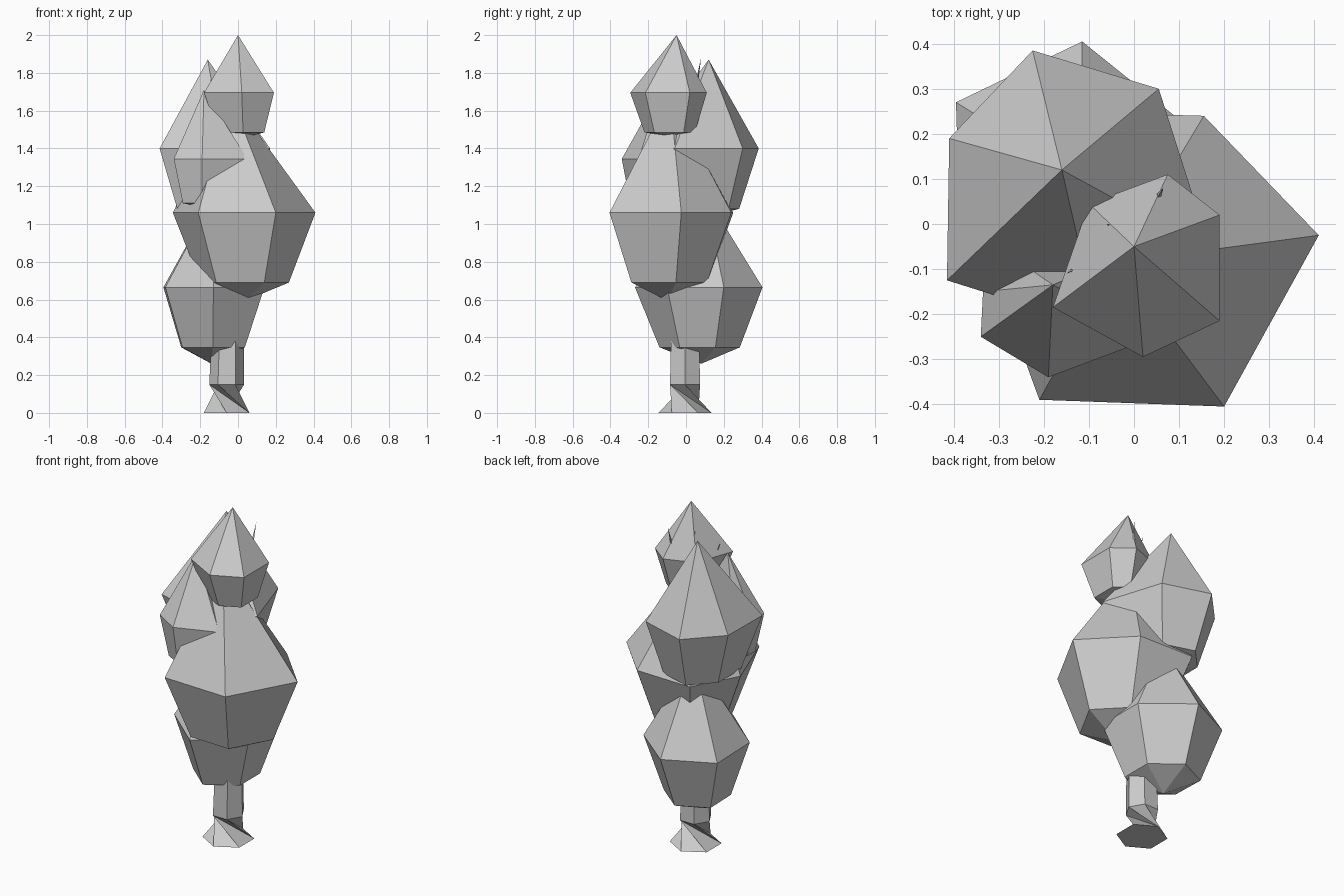
import bpy, bmesh, math
from mathutils import Vector

if "Cube" in bpy.data.objects:
    bpy.data.objects.remove(bpy.data.objects["Cube"])

grey = bpy.data.materials.new("light grey")
grey.diffuse_color = (0.6, 0.6, 0.6, 1)
grey.use_nodes = True
grey.node_tree.nodes["Principled BSDF"].inputs["Base Color"].default_value = grey.diffuse_color


def finish(name, bm):
    bmesh.ops.recalc_face_normals(bm, faces=bm.faces)
    me = bpy.data.meshes.new(name)
    bm.to_mesh(me)
    bm.free()
    me.materials.append(grey)
    ob = bpy.data.objects.new(name, me)
    bpy.context.collection.objects.link(ob)
    return ob


def clump(name, apex, ring, z, centre, scale, z2, bottom):
    """Six-sided faceted leaf clump: peak, wide ring, smaller lower ring, shallow base point."""
    bm = bmesh.new()
    cx, cy = centre
    top = bm.verts.new(apex)
    hi = [bm.verts.new((x, y, z)) for x, y in ring]
    lo = [bm.verts.new((cx + (x - cx) * scale, cy + (y - cy) * scale, z2)) for x, y in ring]
    low = bm.verts.new((cx, cy, bottom))
    n = len(ring)
    for i in range(n):
        j = (i + 1) % n
        bm.faces.new((top, hi[i], hi[j]))
        bm.faces.new((hi[i], lo[i], lo[j], hi[j]))
        bm.faces.new((lo[i], low, lo[j]))
    finish(name, bm)


# Leaf clumps
clump("top_clump", (0, -0.05, 2.0),
      [(0.19, 0.02), (0.075, 0.11), (-0.1, 0.045), (-0.18, -0.185), (0.02, -0.295), (0.19, -0.215)],
      1.695, (0.04, -0.075), 0.66, 1.485, 1.46)
clump("large_front_clump", (-0.04, -0.085, 1.68),
      [(0.41, -0.025), (0.155, 0.24), (-0.2, 0.25), (-0.345, -0.02), (-0.21, -0.39), (0.2, -0.405)],
      1.06, (0.04, -0.1), 0.62, 0.69, 0.595)
clump("low_back_clump", (-0.12, 0.1, 1.16),
      [(0.14, 0.2), (-0.115, 0.405), (-0.395, 0.27), (-0.385, -0.05), (-0.13, -0.27), (0.14, -0.1)],
      0.665, (-0.14, 0.08), 0.63, 0.347, 0.26)
clump("high_back_clump", (-0.16, 0.12, 1.87),
      [(0.17, -0.06), (0.055, 0.3), (-0.225, 0.385), (-0.41, 0.19), (-0.415, -0.125), (-0.08, -0.23)],
      1.4, (-0.14, 0.08), 0.66, 1.08, 1.03)
clump("small_left_clump", (-0.18, -0.135, 1.71),
      [(0.05, -0.25), (0.0, -0.06), (-0.26, -0.08), (-0.335, -0.15), (-0.34, -0.25), (-0.19, -0.34)],
      1.345, (-0.19, -0.2), 0.68, 1.11, 1.09)

# Trunk with a twisted, flared foot
bm = bmesh.new()


def hexagon(cx, cy, r, z, start):
    return [bm.verts.new((cx + r * math.cos(math.radians(start + 60 * k)),
                          cy + r * math.sin(math.radians(start + 60 * k)), z)) for k in range(6)]


foot = hexagon(-0.06, -0.005, 0.14, 0, 90)
rings = [hexagon(-0.06, -0.005, 0.092, 0.15, 0), hexagon(-0.055, -0.005, 0.085, 0.42, 0),
         hexagon(-0.03, 0, 0.06, 0.8, 0), hexagon(0, -0.03, 0.04, 1.3, 0)]
bm.faces.new(foot)
bm.faces.new(rings[-1])
for i in range(6):
    j = (i + 1) % 6
    bm.faces.new((foot[i], foot[j], rings[0][i]))
    bm.faces.new((foot[j], rings[0][j], rings[0][i]))
    for a, b in zip(rings, rings[1:]):
        bm.faces.new((a[i], a[j], b[j], b[i]))
finish("trunk", bm)

# Thin branch tips poking out of the crown
for k, tip in enumerate([(0.065, 0.08, 1.88), (-0.06, 0.0, 1.87), (-0.15, -0.11, 1.77)]):
    bm = bmesh.new()
    base = [bm.verts.new(Vector((0, -0.03, 1.25)) + 0.04 * Vector(
        (math.cos(a * math.tau / 3), math.sin(a * math.tau / 3), 0))) for a in range(3)]
    point = bm.verts.new(tip)
    bm.faces.new(base)
    for i in range(3):
        bm.faces.new((base[i], base[(i + 1) % 3], point))
    finish("branch_tip_%d" % (k + 1), bm)
